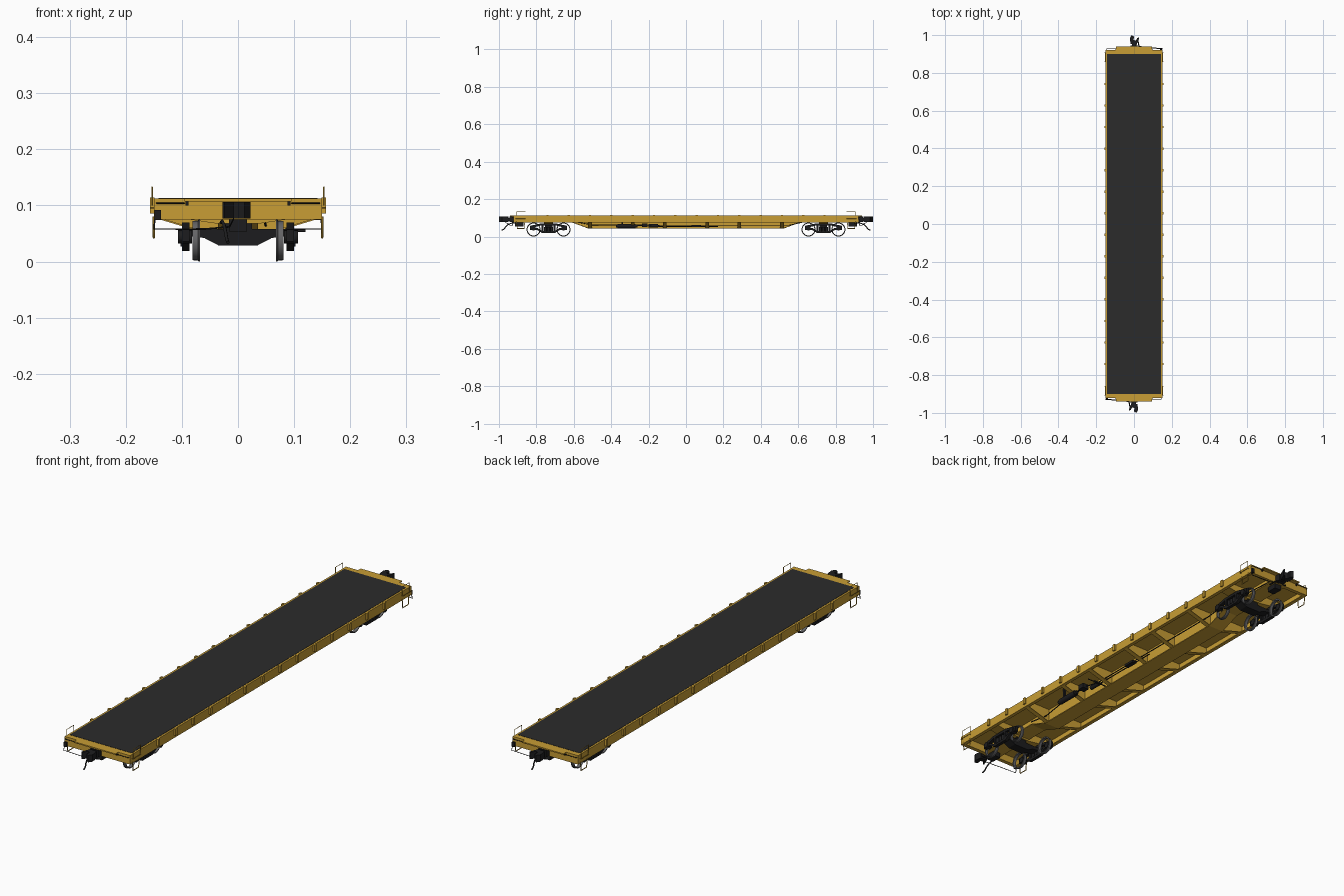
import bpy, bmesh, math
from mathutils import Vector

if "Cube" in bpy.data.objects:
    bpy.data.objects.remove(bpy.data.objects["Cube"])

def material(name, rgb):
    m = bpy.data.materials.new(name)
    m.diffuse_color = (*rgb, 1)
    m.use_nodes = True
    m.node_tree.nodes["Principled BSDF"].inputs["Base Color"].default_value = m.diffuse_color
    return m

YELLOW = material("yellow paint", (0.58, 0.34, 0.035))
DECK = material("dark grey deck", (0.024, 0.024, 0.024))
BLACK = material("black iron", (0.012, 0.012, 0.013))
STEEL = material("wheel steel", (0.13, 0.13, 0.135))
SIDES = (-1, 1)

def link(name, mesh, mat):
    mesh.materials.clear()
    mesh.materials.append(mat)
    ob = bpy.data.objects.new(name, mesh)
    bpy.context.collection.objects.link(ob)
    return ob

class Part:
    """One named object assembled from boxes, prisms and lathed rings."""
    def __init__(self, name, mat):
        self.name, self.mat, self.bm = name, mat, bmesh.new()

    def prism(self, pts, axis, a, b):
        put = {'x': lambda p, t: (t, p[0], p[1]),
               'y': lambda p, t: (p[0], t, p[1]),
               'z': lambda p, t: (p[0], p[1], t)}[axis]
        v0 = [self.bm.verts.new(put(p, a)) for p in pts]
        v1 = [self.bm.verts.new(put(p, b)) for p in pts]
        self.bm.faces.new(v0)
        self.bm.faces.new(v1[::-1])
        for i in range(len(pts)):
            j = (i + 1) % len(pts)
            self.bm.faces.new((v0[i], v1[i], v1[j], v0[j]))

    def box(self, x0, x1, y0, y1, z0, z1):
        self.prism([(x0, y0), (x1, y0), (x1, y1), (x0, y1)], 'z', z0, z1)

    def cyl(self, axis, c, r, a, b, n=16):
        self.prism([(c[0] + r * math.cos(2 * math.pi * i / n),
                     c[1] + r * math.sin(2 * math.pi * i / n)) for i in range(n)], axis, a, b)

    def ring(self, profile, s, y, z, n=32):
        rows = [[self.bm.verts.new((s * x, y + r * math.cos(2 * math.pi * i / n),
                                    z + r * math.sin(2 * math.pi * i / n)))
                 for x, r in profile] for i in range(n)]
        for i in range(n):
            A, B = rows[i], rows[(i + 1) % n]
            for k in range(len(profile)):
                m = (k + 1) % len(profile)
                self.bm.faces.new((A[k], A[m], B[m], B[k]))

    def done(self, smooth=False):
        bmesh.ops.recalc_face_normals(self.bm, faces=self.bm.faces)
        me = bpy.data.meshes.new(self.name)
        self.bm.to_mesh(me)
        self.bm.free()
        ob = link(self.name, me, self.mat)
        if smooth:
            bpy.ops.object.select_all(action='DESELECT')
            ob.select_set(True)
            bpy.context.view_layer.objects.active = ob
            bpy.ops.object.shade_smooth_by_angle(angle=math.radians(35))

def rods(name, mat, paths, r):
    cu = bpy.data.curves.new(name, 'CURVE')
    cu.dimensions, cu.bevel_depth, cu.bevel_resolution, cu.use_fill_caps = '3D', r, 1, True
    for path in paths:
        sp = cu.splines.new('POLY')
        sp.points.add(len(path) - 1)
        for p, co in zip(sp.points, path):
            p.co = (*co, 1)
    tmp = bpy.data.objects.new(name, cu)
    bpy.context.collection.objects.link(tmp)
    dg = bpy.context.evaluated_depsgraph_get()
    me = bpy.data.meshes.new_from_object(tmp.evaluated_get(dg))
    bpy.data.objects.remove(tmp)
    link(name, me, mat)

# deck sheet and the plate under it
p = Part("deck_sheet", DECK)
p.box(-.142, .142, -.9, .9, .1105, .113)
p.done()
p = Part("deck_plate", YELLOW)
p.box(-.15, .15, -.92, .92, .106, .112)
for s in SIDES:
    p.box(-.095, .095, *sorted((s * .91, s * .94)), .107, .112)
p.done()

# side sills (channels), end sills
p = Part("side_sills", YELLOW)
for s in SIDES:
    p.prism([(s * .15, .112), (s * .15, .075), (s * .135, .075), (s * .135, .079),
             (s * .145, .079), (s * .145, .112)], 'y', -.92, .92)
p.done()
p = Part("end_sills", YELLOW)
for s in SIDES:
    p.box(-.15, .15, *sorted((s * .905, s * .922)), .075, .112)
p.done()

# fish-belly centre sill with bottom flange
belly = [(-.91, .075), (-.61, .075), (-.52, .042), (.52, .042), (.61, .075), (.91, .075)]
p = Part("centre_sill", YELLOW)
p.prism(belly + [(.91, .108), (-.91, .108)], 'x', -.024, .024)
p.prism(belly + [(y, z + .004) for y, z in belly[::-1]], 'x', -.036, .036)
p.done()

# tapered crossbearers and body bolsters
p = Part("crossbearers", YELLOW)
for y in (-.513, -.285, -.114, .114, .285, .513):
    for s in SIDES:
        p.prism([(s * .02, .108), (s * .146, .108), (s * .146, .08), (s * .036, .046),
                 (s * .02, .046)], 'y', y - .002, y + .002)
        p.prism([(s * .02, .044), (s * .036, .044), (s * .146, .077), (s * .146, .08),
                 (s * .036, .047), (s * .02, .047)], 'y', y - .01, y + .01)
p.done()
p = Part("body_bolsters", YELLOW)
for e in SIDES:
    p.prism([(-.146, .108), (-.146, .084), (-.04, .068), (.04, .068), (.146, .084),
             (.146, .108)], 'y', e * .735 - .025, e * .735 + .025)
p.done()

# stake pockets along both sides
p = Part("stake_pockets", YELLOW)
for i in range(7):
    for e in SIDES:
        y = e * (.057 + .114 * i)
        for s in SIDES:
            p.box(*sorted((s * .149, s * .157)), y - .006, y + .006, .086, .114)
p.done()

# corner hand loops, stirrup steps, side grabs
loops, steps, grabs, end_grabs = [], [], [], []
for e in SIDES:
    for s in SIDES:
        x = s * .153
        loops.append([(x, e * .858, .1), (x, e * .858, .133), (x, e * .905, .133), (x, e * .905, .1)])
        x = s * .15
        steps.append([(x, e * .862, .08), (x, e * .866, .043), (x, e * .902, .043), (x, e * .906, .08)])
        x = s * .156
        grabs.append([(s * .15, e * .86, .096), (x, e * .86, .096), (x, e * .91, .096), (s * .15, e * .91, .096)])
        end_grabs.append([(s * .145, e * .92, .104), (s * .145, e * .927, .104),
                          (s * .096, e * .927, .104), (s * .096, e * .92, .104)])
rods("corner_hand_loops", YELLOW, loops, .0013)
rods("stirrup_steps", YELLOW, steps, .0022)
rods("side_grab_irons", YELLOW, grabs, .0013)
rods("end_grab_irons", BLACK, end_grabs, .0013)

# trucks: side frames, springs, bolster, wheels
frame = Part("truck_side_frames", BLACK)
bolster = Part("truck_bolsters", BLACK)
journal = Part("truck_journals_and_springs", BLACK)
wheel = Part("wheels", STEEL)
for e in SIDES:
    c = e * .735
    bolster.prism([(-.09, .058), (-.09, .046), (-.06, .042), (-.035, .029), (.035, .029),
                   (.06, .042), (.09, .046), (.09, .058)], 'y', c - .02, c + .02)
    bolster.box(-.025, .025, c - .02, c + .02, .056, .07)
    for s in SIDES:
        a, b = sorted((s * .086, s * .1))
        frame.prism([(c + y, z) for y, z in ((-.1, .044), (-.1, .057), (-.04, .07), (.04, .07),
                     (.1, .057), (.1, .044), (.04, .059), (-.04, .059))], 'x', a, b)
        frame.prism([(c + y, z) for y, z in ((-.1, .048), (-.1, .036), (-.062, .036), (-.035, .019),
                     (.035, .019), (.062, .036), (.1, .036), (.1, .048), (.06, .046),
                     (.033, .029), (-.033, .029), (-.06, .046))], 'x', a, b)
        for k in SIDES:
            frame.box(a, b, c + k * .032 - .005, c + k * .032 + .005, .025, .065)
            journal.cyl('x', (c + k * .08, .044), .012, *sorted((s * .082, s * .107)))
            wheel.ring([(.068, .0375), (.070, .0375), (.0715, .0355), (.081, .035),
                        (.081, .032), (.068, .032)], s, c + k * .08, .0375)
        for k in (-1, 0, 1):
            journal.cyl('z', (s * .095, c + k * .017), .0075, .027, .05, 12)
frame.done()
bolster.done()
journal.done(True)
wheel.done(True)

# couplers, draft boxes, hoses and lift levers (ends are half-turn copies)
coupler = Part("couplers", BLACK)
draft = Part("draft_boxes", BLACK)
hoses, levers = [], []
for e in SIDES:
    def turn(pts):
        return [(e * q[0], e * q[1], *q[2:]) for q in pts]
    coupler.prism(turn([(-.011, .91), (.011, .91), (.011, .96), (-.011, .96)]), 'z', .083, .1)
    coupler.prism(turn([(-.018, .952), (.014, .95), (.028, .985), (.024, .99), (.008, .97),
                        (-.002, .975), (.0, .992), (-.012, 1.0), (-.022, .985)]), 'z', .077, .106)
    draft.box(-.018, .018, *sorted((e * .9, e * .945)), .078, .106)
    draft.box(-.016, .016, *sorted((e * .87, e * .915)), .054, .08)
    hoses.append(turn([(.03, .9, .07), (.028, .93, .072), (.025, .95, .066), (.022, .965, .052),
                       (.02, .972, .04), (.018, .985, .034)]))
    levers.append(turn([(.148, .925, .075), (.15, .93, .058), (.06, .935, .058),
                        (.015, .945, .062), (.008, .965, .076)]))
    draft.box(*sorted((e * .137, e * .149)), *sorted((e * .92, e * .93)), .074, .092)
    for s in SIDES:
        draft.box(s * .091 - .003, s * .091 + .003, *sorted((e * .92, e * .928)), .1, .107)
coupler.done()
draft.done()
rods("air_hoses", BLACK, hoses, .003)
rods("uncoupling_levers", BLACK, levers, .0015)

# brake gear hung on the right side of the centre sill
p = Part("brake_reservoir", BLACK)
p.cyl('y', (.085, .056), .012, -.365, -.27)
p.cyl('y', (.085, .056), .008, -.375, -.26)
p.cyl('y', (.06, .058), .009, -.2, -.15)
p.done(True)
p = Part("brake_valve_and_brackets", BLACK)
p.box(.07, .1, -.235, -.205, .05, .07)
p.box(.05, .09, -.15, -.142, .052, .058)
p.box(.055, .075, .03, .08, .052, .062)
for y in (-.34, -.29):
    p.box(.08, .09, y - .004, y + .004, .06, .107)
p.done()
rods("brake_pipes", BLACK, [
    [(.085, -.27, .058), (.085, -.22, .06), (.065, -.15, .06), (.065, .55, .06), (.055, .64, .08), (.035, .9, .08)],
    [(.06, -.17, .054), (.06, .17, .054)],
    [(.045, -.6, .08), (.05, -.5, .062), (.07, -.37, .062), (.08, -.22, .062)],
    [(.03, -.148, .055), (.12, -.148, .055)],
], .0022)
